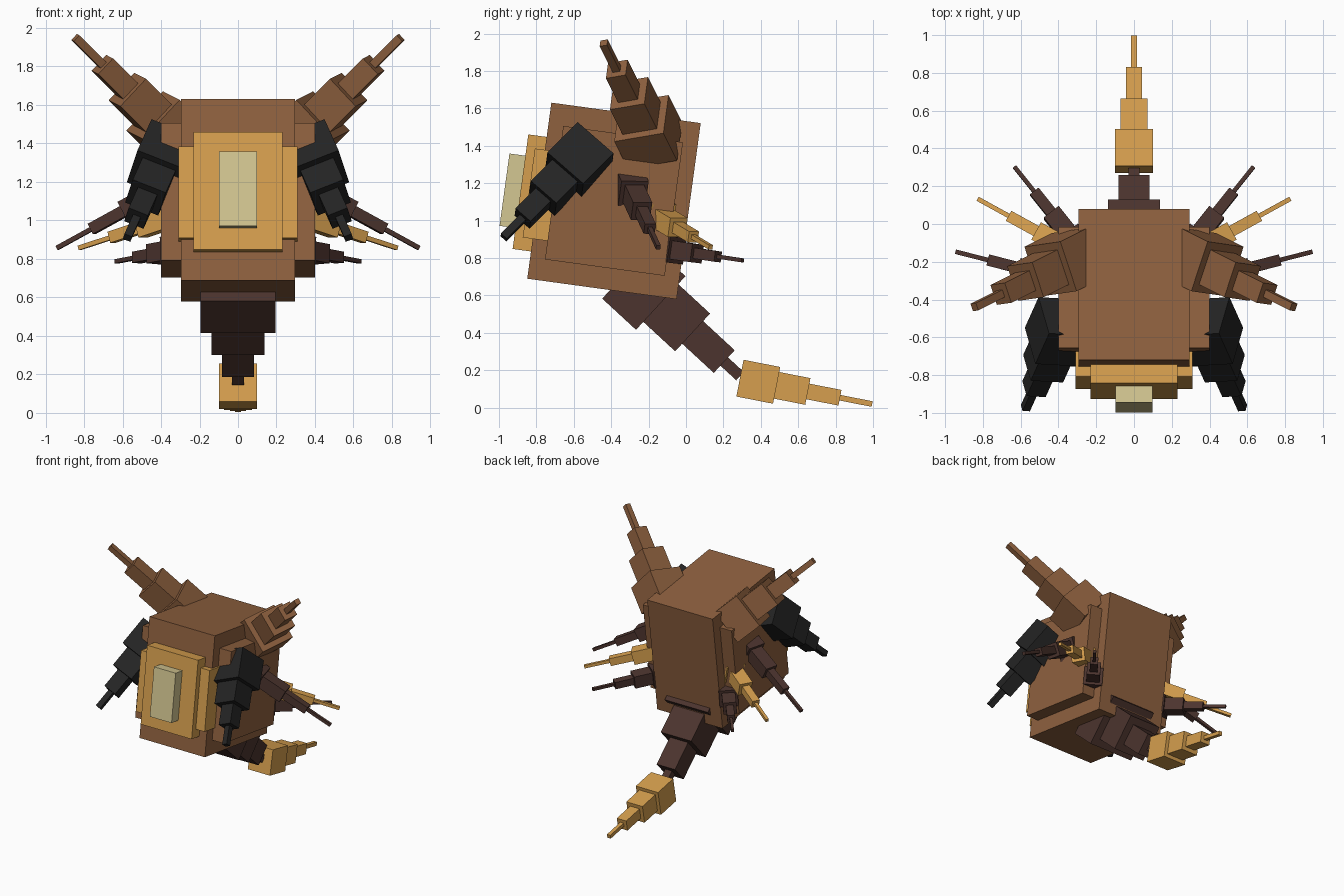
import bpy, bmesh, math
from mathutils import Matrix, Vector

cube = bpy.data.objects.get("Cube")
if cube:
    bpy.data.objects.remove(cube, do_unlink=True)


def material(name, rgb):
    def linear(c):
        c /= 255
        return c / 12.92 if c < 0.04045 else ((c + 0.055) / 1.055) ** 2.4
    col = tuple(linear(c) for c in rgb) + (1,)
    m = bpy.data.materials.new(name)
    m.use_nodes = True
    m.diffuse_color = col
    m.node_tree.nodes["Principled BSDF"].inputs["Base Color"].default_value = col
    return m


BROWN = material("shell brown", (143, 97, 63))
GOLD = material("gold", (214, 159, 78))
CREAM = material("cream", (212, 199, 146))
DARK = material("dark brown", (76, 52, 46))
BLACK = material("black", (36, 36, 36))

# Leaning frame shared by the body blocks
TILT = Matrix.Rotation(math.radians(-7.8), 4, 'X')
BODY = Matrix.Translation((0, -0.385, 1.105)) @ TILT
LEAN_Y = TILT @ Vector((0, 1, 0))


def finish(name, bm, mat):
    mesh = bpy.data.meshes.new(name)
    bm.to_mesh(mesh)
    bm.free()
    mesh.materials.append(mat)
    obj = bpy.data.objects.new(name, mesh)
    bpy.context.collection.objects.link(obj)


def block(name, mat, half_x, y0, y1, z0, z1):
    """Box in the leaning body frame."""
    bm = bmesh.new()
    size = Matrix.Diagonal((half_x * 2, y1 - y0, z1 - z0, 1))
    place = Matrix.Translation((0, (y0 + y1) / 2, (z0 + z1) / 2))
    bmesh.ops.create_cube(bm, size=1, matrix=BODY @ place @ size)
    finish(name, bm, mat)


def limb(name, mat, tip, direction, lengths, widths, hint):
    """Stepped limb of square blocks; lengths and widths run base to tip."""
    d = Vector(direction).normalized()
    a = (hint - d * hint.dot(d)).normalized()
    b = d.cross(a)
    frame = Matrix((a, b, d)).transposed().to_4x4()
    frame.translation = Vector(tip) - d * sum(lengths)
    bm = bmesh.new()
    at = 0
    for length, width in zip(lengths, widths):
        place = Matrix.Translation((0, 0, at + length / 2))
        size = Matrix.Diagonal((width, width, length, 1))
        bmesh.ops.create_cube(bm, size=1, matrix=frame @ place @ size)
        at += length
    finish(name, bm, mat)


def limb_pair(name, mat, tip, direction, lengths, widths):
    for side, s in (("left", 1), ("right", -1)):
        flip = Vector((s, 1, 1))
        limb(f"{side}_{name}", mat, Vector(tip) * flip, Vector(direction) * flip,
             lengths, widths, LEAN_Y)


# Body and face plates
block("body", BROWN, 0.295, -0.403, 0.403, -0.475, 0.475)
block("body_sides", BROWN, 0.4, -0.323, 0.323, -0.36, 0.36)
block("face_wide_plate", GOLD, 0.31, -0.457, -0.32, -0.26, 0.22)
block("face_tall_plate", GOLD, 0.23, -0.502, -0.39, -0.328, 0.29)
block("face_centre_plate", CREAM, 0.098, -0.588, -0.49, -0.215, 0.175)

# Tail and its tip
X = Vector((1, 0, 0))
limb("tail", DARK, (0, 0.289, 0.168), (0, 0.735, -0.678),
     (0.246, 0.232, 0.23, 0.115), (0.39, 0.275, 0.165, 0.06), X)
limb("tail_tip", GOLD, (0, 0.995, 0.019), (0, 0.981, -0.192),
     (0.2, 0.17, 0.175, 0.175), (0.2, 0.145, 0.085, 0.03), X)

# Horns, claws and legs
limb_pair("horn", BROWN, (0.845, -0.44, 1.95), (1, -0.5, 1),
          (0.22, 0.2, 0.195, 0.21), (0.28, 0.196, 0.112, 0.042))
limb_pair("claw", BLACK, (0.575, -0.975, 0.91), (0.45, -1, -1),
          (0.24, 0.17, 0.16, 0.15), (0.26, 0.185, 0.108, 0.042))
LEG = (0.15, 0.105, 0.06, 0.024)
limb_pair("front_leg", DARK, (0.94, -0.148, 0.857), (1, 0.255, -0.55),
          (0.2, 0.2, 0.2, 0.21), LEG)
limb_pair("middle_leg", GOLD, (0.825, 0.132, 0.857), (1, 0.55, -0.33),
          (0.2, 0.18, 0.18, 0.2), LEG)
limb_pair("back_leg", DARK, (0.633, 0.303, 0.787), (0.8, 1, -0.15),
          (0.16, 0.14, 0.145, 0.17), (0.14, 0.1, 0.058, 0.022))
